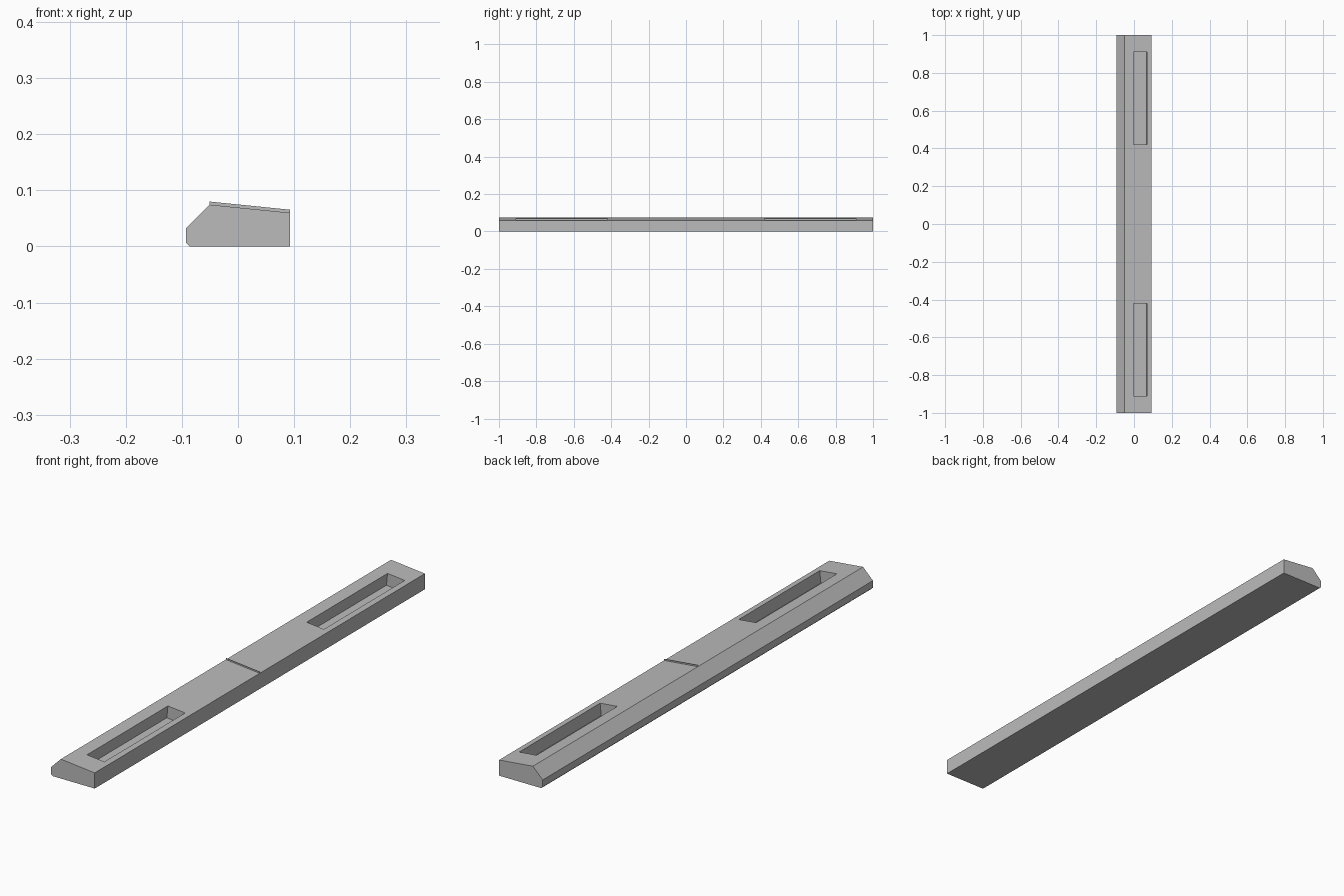
import bpy, bmesh, math
from mathutils import Matrix, Vector

old = bpy.data.objects.get("Cube")
if old:
    bpy.data.objects.remove(old, do_unlink=True)

grey = bpy.data.materials.new("plain grey")
grey.use_nodes = True
colour = (0.5, 0.5, 0.5, 1)
grey.diffuse_color = colour
grey.node_tree.nodes["Principled BSDF"].inputs["Base Color"].default_value = colour


def extrude_profile(name, profile, y0, y1):
    """Extrude an x-z outline along y into a closed solid."""
    bm = bmesh.new()
    face = bm.faces.new([bm.verts.new((x, y0, z)) for x, z in profile])
    grown = bmesh.ops.extrude_face_region(bm, geom=[face])["geom"]
    verts = [g for g in grown if isinstance(g, bmesh.types.BMVert)]
    bmesh.ops.translate(bm, verts=verts, vec=(0, y1 - y0, 0))
    bmesh.ops.recalc_face_normals(bm, faces=bm.faces)
    mesh = bpy.data.meshes.new(name)
    bm.to_mesh(mesh)
    bm.free()
    mesh.materials.append(grey)
    ob = bpy.data.objects.new(name, mesh)
    bpy.context.collection.objects.link(ob)
    return ob


# Long bar with a sloping top and a bevelled edge
crest, eave = Vector((-0.051, 0.0745)), Vector((0.0925, 0.06))
body = extrude_profile("bar_body", [
    (-0.0865, 0), (eave.x, 0), eave, crest, (-0.0925, 0.033), (-0.0925, 0.006)], -1, 1)

# Two pockets sunk square to the sloping top
along = (eave - crest).normalized()
up = Vector((-along.y, along.x))


def on_slope(x, height):
    return crest + along * ((x - crest.x) / along.x) + up * height


depth, lip = -0.047, 0.02
left, right = -0.003, 0.07
outline = [on_slope(left, depth), on_slope(right, depth),
           on_slope(right, lip), on_slope(left, lip)]
for side in (-1, 1):
    cutter = extrude_profile("pocket_cutter", outline, side * 0.42, side * 0.91)
    cutter.hide_render = True
    cut = body.modifiers.new("pocket", "BOOLEAN")
    cut.operation, cut.solver, cut.object = "DIFFERENCE", "EXACT", cutter
    bpy.context.view_layer.objects.active = body
    bpy.ops.object.modifier_apply(modifier=cut.name)
    bpy.data.objects.remove(cutter, do_unlink=True)

# Thin raised rib across the middle
rise = Vector((0, 0.0055))
extrude_profile("middle_rib", [crest, eave, eave + rise, crest + rise], -0.001, 0.001)
